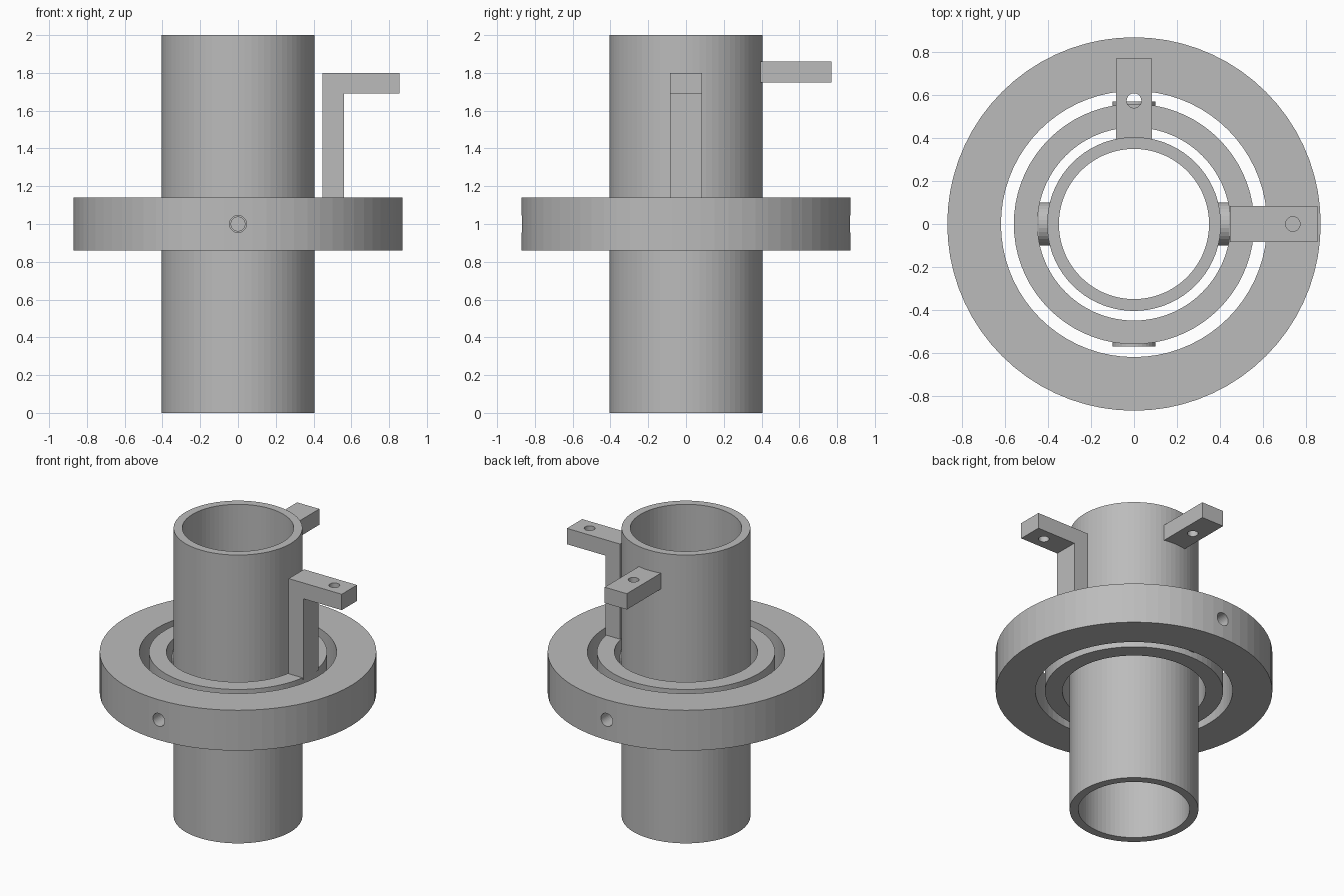
import bpy
import bmesh
from math import pi, sin, cos
from mathutils import Matrix, Vector

cube = bpy.data.objects.get("Cube")
if cube:
    bpy.data.objects.remove(cube, do_unlink=True)

gray = bpy.data.materials.new("plain gray")
gray.use_nodes = True
gray.diffuse_color = (0.5, 0.5, 0.5, 1)
gray.node_tree.nodes["Principled BSDF"].inputs["Base Color"].default_value = gray.diffuse_color

AXIS = {"x": Matrix.Rotation(pi / 2, 4, "Y"), "y": Matrix.Rotation(-pi / 2, 4, "X"), "z": Matrix()}


def finish(name, bm):
    bmesh.ops.recalc_face_normals(bm, faces=bm.faces)
    mesh = bpy.data.meshes.new(name)
    bm.to_mesh(mesh)
    bm.free()
    mesh.materials.append(gray)
    obj = bpy.data.objects.new(name, mesh)
    bpy.context.collection.objects.link(obj)
    return obj


def hollow_ring(name, inner, outer, bottom, top, segments=72):
    """Sweep a rectangular section around the z axis."""
    bm = bmesh.new()
    section = [(inner, bottom), (outer, bottom), (outer, top), (inner, top)]
    loops = []
    for i in range(segments):
        a = 2 * pi * i / segments
        loops.append([bm.verts.new((r * cos(a), r * sin(a), z)) for r, z in section])
    for i, loop in enumerate(loops):
        after = loops[(i + 1) % segments]
        for j in range(4):
            k = (j + 1) % 4
            bm.faces.new((loop[j], after[j], after[k], loop[k]))
    return finish(name, bm)


def rod(name, axis, center, radius, length, segments=32):
    bm = bmesh.new()
    bmesh.ops.create_cone(bm, cap_ends=True, segments=segments, radius1=radius, radius2=radius,
                          depth=length, matrix=Matrix.Translation(center) @ AXIS[axis])
    return finish(name, bm)


def extrude_profile(name, points, half_width):
    """Extrude an x-z outline along y."""
    bm = bmesh.new()
    face = bm.faces.new([bm.verts.new((x, -half_width, z)) for x, z in points])
    new = bmesh.ops.extrude_face_region(bm, geom=[face])["geom"]
    verts = [v for v in new if isinstance(v, bmesh.types.BMVert)]
    bmesh.ops.translate(bm, vec=(0, 2 * half_width, 0), verts=verts)
    return finish(name, bm)


def combine(target, tool, operation):
    mod = target.modifiers.new(tool.name, "BOOLEAN")
    mod.operation, mod.solver, mod.object = operation, "EXACT", tool
    bpy.context.view_layer.objects.active = target
    bpy.ops.object.modifier_apply(modifier=mod.name)
    bpy.data.objects.remove(tool, do_unlink=True)


def drill(target, axis, center, radius, length):
    combine(target, rod("drill", axis, center, radius, length), "DIFFERENCE")


MID = Vector((0, 0, 1))

# Central tube with a pivot boss on each side
tube = hollow_ring("central_tube", 0.35, 0.405, 0, 2)
for side in (-1, 1):
    combine(tube, rod("tube_boss", "x", MID + Vector((side * 0.41, 0, 0)), 0.1, 0.07), "UNION")
drill(tube, "x", MID, 0.037, 1.2)

# Middle ring with bosses front and back
middle = hollow_ring("middle_ring", 0.45, 0.56, 0.86, 1.14)
for side in (-1, 1):
    combine(middle, rod("ring_boss", "y", MID + Vector((0, side * 0.55, 0)), 0.1, 0.04), "UNION")
drill(middle, "x", MID, 0.045, 1.4)
drill(middle, "y", MID, 0.037, 1.4)

# Outer ring with pivot holes front and back
outer = hollow_ring("outer_ring", 0.62, 0.87, 0.86, 1.14)
drill(outer, "y", MID, 0.045, 2)

# Bent arm standing on the middle ring
bent = extrude_profile("bent_arm", [(0.448, 1.13), (0.56, 1.13), (0.56, 1.69), (0.855, 1.69),
                                    (0.855, 1.8), (0.448, 1.8)], 0.084)
drill(bent, "z", (0.74, 0, 1.75), 0.034, 0.3)

# Straight arm on the back of the tube
straight = extrude_profile("straight_arm", [(0.39, 1.75), (0.77, 1.75), (0.77, 1.86), (0.39, 1.86)], 0.085)
straight.data.transform(Matrix.Rotation(pi / 2, 4, "Z"))
drill(straight, "z", (0, 0.575, 1.8), 0.034, 0.3)
